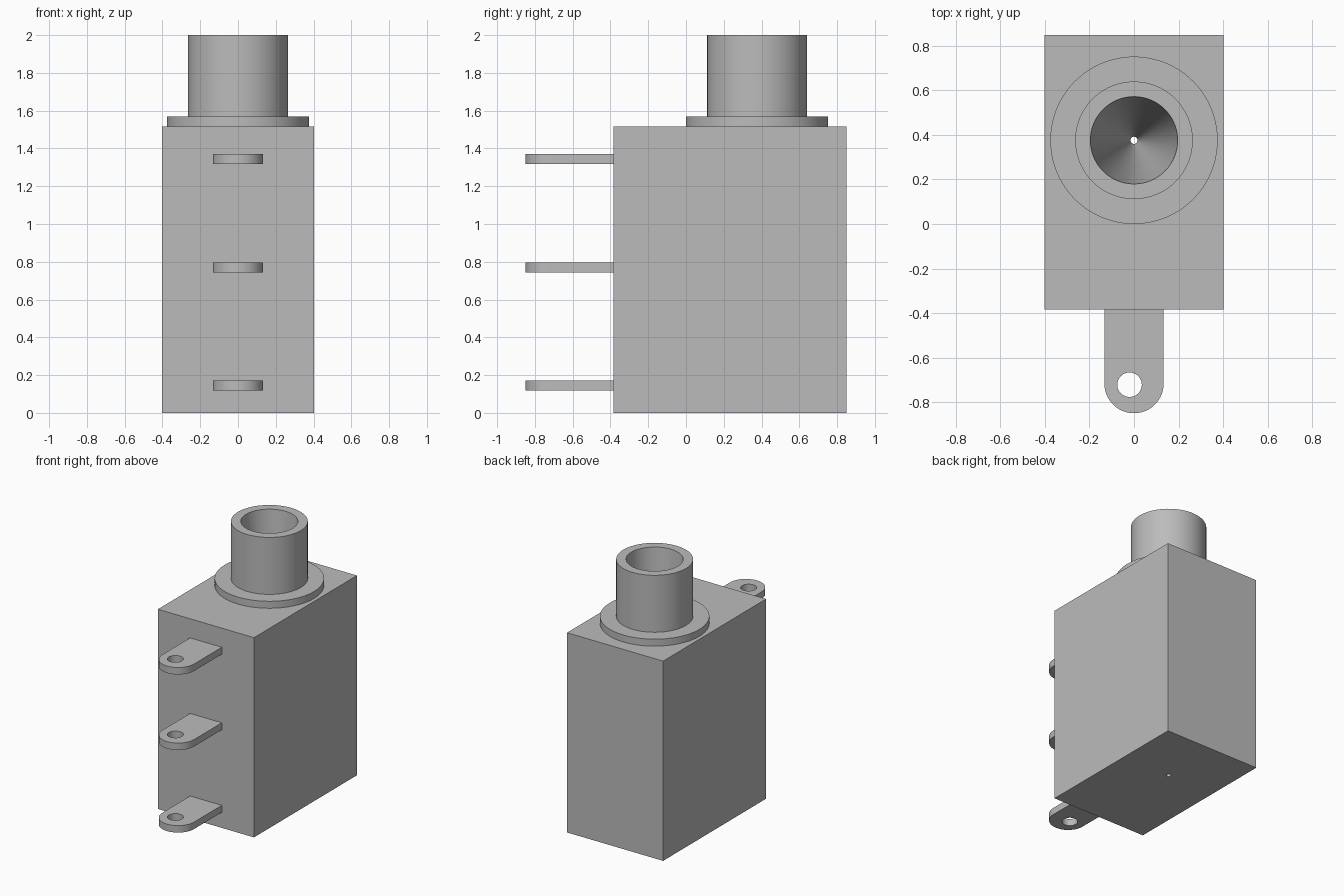
import bpy, bmesh, math

old = bpy.data.objects.get("Cube")
if old:
    bpy.data.objects.remove(old, do_unlink=True)

GREY = (0.5, 0.5, 0.5, 1)
mat = bpy.data.materials.new("plain grey")
mat.use_nodes = True
mat.diffuse_color = GREY
mat.node_tree.nodes["Principled BSDF"].inputs["Base Color"].default_value = GREY

SIDES = 96
BODY_TOP, TOP = 1.515, 2.0
AXIS_Y = 0.376
BORE_TOP, BORE_BOTTOM = 0.196, 0.016


def bore_radius(z):
    return BORE_BOTTOM + (BORE_TOP - BORE_BOTTOM) * z / TOP


def finish(name, bm):
    bmesh.ops.recalc_face_normals(bm, faces=bm.faces)
    mesh = bpy.data.meshes.new(name)
    bm.to_mesh(mesh)
    bm.free()
    mesh.materials.append(mat)
    obj = bpy.data.objects.new(name, mesh)
    bpy.context.collection.objects.link(obj)
    return obj


def prism(name, outline, z0, z1):
    bm = bmesh.new()
    face = bm.faces.new([bm.verts.new((x, y, z0)) for x, y in outline])
    ext = bmesh.ops.extrude_face_region(bm, geom=[face])["geom"]
    verts = [v for v in ext if isinstance(v, bmesh.types.BMVert)]
    bmesh.ops.translate(bm, verts=verts, vec=(0, 0, z1 - z0))
    return finish(name, bm)


def lathe(name, profile):
    # closed ring: sweep a closed radius/height profile around the socket axis
    bm = bmesh.new()
    rings = []
    for i in range(SIDES):
        a = math.tau * i / SIDES
        rings.append([bm.verts.new((r * math.cos(a), AXIS_Y + r * math.sin(a), z))
                      for r, z in profile])
    n = len(profile)
    for i, ring in enumerate(rings):
        nxt = rings[(i + 1) % SIDES]
        for j in range(n):
            k = (j + 1) % n
            bm.faces.new((ring[j], nxt[j], nxt[k], ring[k]))
    return finish(name, bm)


def cone(name, x, y, z0, z1, r0, r1, sides):
    bm = bmesh.new()
    bmesh.ops.create_cone(bm, cap_ends=True, segments=sides, radius1=r0,
                          radius2=r1, depth=z1 - z0)
    bmesh.ops.translate(bm, verts=bm.verts, vec=(x, y, (z0 + z1) / 2))
    return finish(name, bm)


def cut(obj, cutter):
    mod = obj.modifiers.new("hole", 'BOOLEAN')
    mod.operation, mod.solver, mod.object = 'DIFFERENCE', 'EXACT', cutter
    bpy.context.view_layer.objects.active = obj
    bpy.ops.object.modifier_apply(modifier=mod.name)
    bpy.data.objects.remove(cutter, do_unlink=True)


def smooth(obj):
    bpy.ops.object.select_all(action='DESELECT')
    obj.select_set(True)
    bpy.context.view_layer.objects.active = obj
    bpy.ops.object.shade_smooth_by_angle(angle=math.radians(30))


# rectangular housing with the tapered bore running right through it
w, front, back = 0.403, -0.384, 0.85
body = prism("housing", [(-w, front), (w, front), (w, back), (-w, back)], 0, BODY_TOP)
cut(body, cone("bore_cutter", 0, AXIS_Y, -0.05, TOP,
               bore_radius(-0.05), BORE_TOP, SIDES))
smooth(body)

# collar and hollow sleeve
sleeve = lathe("collar_and_sleeve", [
    (bore_radius(BODY_TOP), BODY_TOP), (0.376, BODY_TOP), (0.376, 1.568),
    (0.264, 1.568), (0.264, TOP), (BORE_TOP, TOP)])
smooth(sleeve)

# three solder lugs with rounded tips and an eyelet
half, tip_y = 0.133, -0.85 + 0.133
arc = [(half * math.cos(a), tip_y + half * math.sin(a))
       for a in (math.pi + math.pi * i / 32 for i in range(33))]
outline = arc + [(half, front), (-half, front)]
for label, z in (("lower", 0.118), ("middle", 0.744), ("upper", 1.317)):
    lug = prism(label + "_lug", outline, z, z + 0.053)
    cut(lug, cone("eyelet_cutter", -0.02, -0.722, z - 0.1, z + 0.15, 0.055, 0.055, 48))
    smooth(lug)
